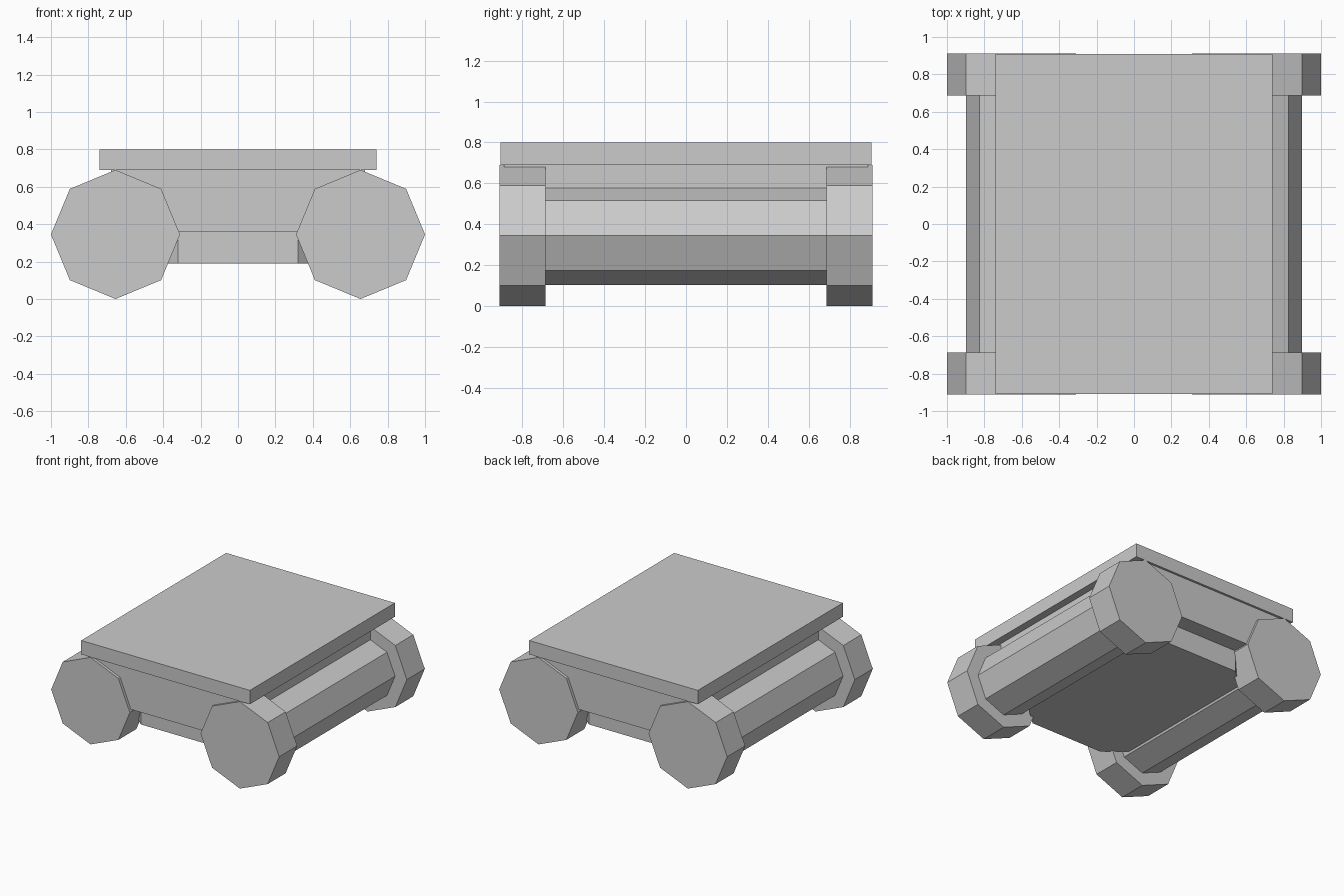
import bpy
import bmesh
from math import cos, sin, pi

if "Cube" in bpy.data.objects:
    bpy.data.objects.remove(bpy.data.objects["Cube"])


def prism(name, outline, axis, low, high):
    """Extrude a flat outline along 'y' or 'z' from low to high."""
    bm = bmesh.new()
    if axis == 'z':
        verts = [bm.verts.new((a, b, low)) for a, b in outline]
        offset = (0, 0, high - low)
    else:
        verts = [bm.verts.new((a, low, b)) for a, b in outline]
        offset = (0, high - low, 0)
    face = bm.faces.new(verts)
    result = bmesh.ops.extrude_face_region(bm, geom=[face], use_keep_orig=True)
    moved = [v for v in result['geom'] if isinstance(v, bmesh.types.BMVert)]
    bmesh.ops.translate(bm, verts=moved, vec=offset)
    bmesh.ops.recalc_face_normals(bm, faces=bm.faces)
    mesh = bpy.data.meshes.new(name)
    bm.to_mesh(mesh)
    bm.free()
    obj = bpy.data.objects.new(name, mesh)
    bpy.context.collection.objects.link(obj)
    return obj


def rectangle(hx, hy):
    return [(-hx, -hy), (hx, -hy), (hx, hy), (-hx, hy)]


def octagon(cx, cz, r):
    return [(cx + r * cos(i * pi / 4), cz + r * sin(i * pi / 4)) for i in range(8)]


# Top slab and main body
prism("top_slab", rectangle(0.74, 0.908), 'z', 0.69, 0.80)
prism("upper_body", rectangle(0.68, 0.89), 'z', 0.36, 0.69)

# Recessed lower body with cut corners
prism("lower_body", [(-0.32, -0.76), (0.32, -0.76), (0.49, -0.61), (0.49, 0.61),
                     (0.32, 0.76), (-0.32, 0.76), (-0.49, 0.61), (-0.49, -0.61)],
      'z', 0.19, 0.36)

# Eight-sided side rollers with larger end wheels
for side, sx in (("left", -1), ("right", 1)):
    x = sx * 0.655
    prism(f"{side}_roller", octagon(x, 0.345, 0.242), 'y', -0.70, 0.70)
    for end, low, high in (("front", -0.912, -0.687), ("back", 0.687, 0.912)):
        prism(f"{end}_{side}_wheel", octagon(x, 0.345, 0.345), 'y', low, high)
